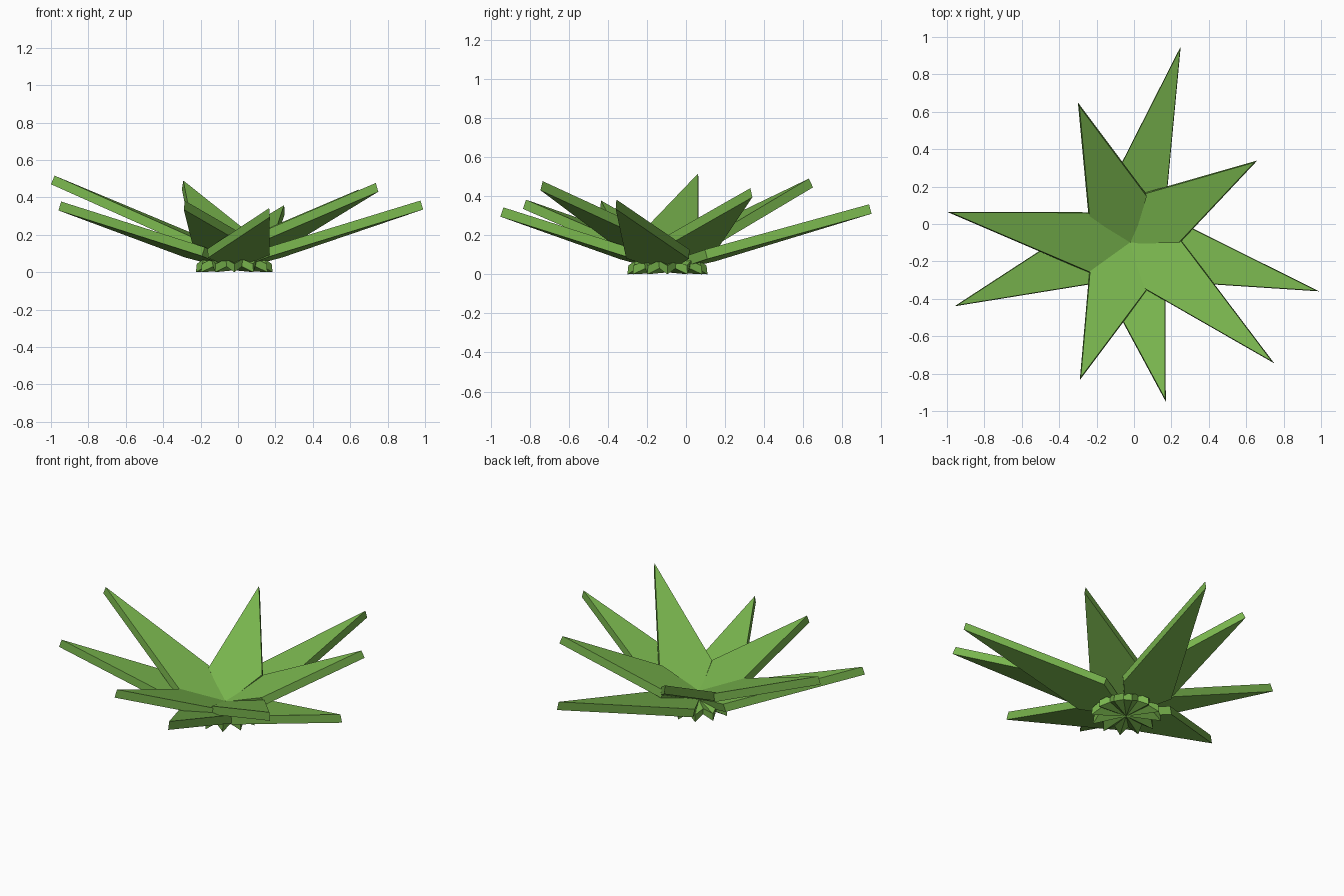
import bpy
import bmesh
from math import radians, sin, cos
from mathutils import Vector

cube = bpy.data.objects.get("Cube")
if cube:
    bpy.data.objects.remove(cube)

CENTER = Vector((-0.02, -0.095, 0))
THICKNESS = 0.05

green = bpy.data.materials.new("leaf_green")
green.use_nodes = True
green.diffuse_color = (0.19, 0.46, 0.075, 1)
bsdf = next(n for n in green.node_tree.nodes if n.type == 'BSDF_PRINCIPLED')
bsdf.inputs["Base Color"].default_value = green.diffuse_color


def finish(bm, name):
    bmesh.ops.recalc_face_normals(bm, faces=bm.faces[:])
    mesh = bpy.data.meshes.new(name)
    bm.to_mesh(mesh)
    bm.free()
    mesh.materials.append(green)
    bpy.context.collection.objects.link(bpy.data.objects.new(name, mesh))


def leaf(name, tip, angle, root_z, width_radius):
    """Flat kite-shaped slab rising from the plant centre to a point."""
    root = CENTER + Vector((0, 0, root_z))
    tip = Vector(tip)
    run = Vector((tip.x - root.x, tip.y - root.y, 0))
    slope = (tip.z - root_z) / run.length
    outline = [root]
    for side in (-36, 36):
        a = radians(angle + side)
        p = Vector((cos(a), sin(a), 0)) * width_radius
        p.z = slope * p.dot(run.normalized())
        outline.append(root + p)
    outline.insert(2, tip)
    normal = Vector((0, 0, 1)) - run.normalized() * slope
    lift = normal.normalized() * THICKNESS
    bm = bmesh.new()
    bottom = [bm.verts.new(p) for p in outline]
    top = [bm.verts.new(p + lift) for p in outline]
    bm.faces.new(bottom[::-1])
    bm.faces.new(top)
    for i in range(4):
        j = (i + 1) % 4
        bm.faces.new((bottom[i], bottom[j], top[j], top[i]))
    finish(bm, name)


# Upper ring of five leaves
upper_tips = [(-0.30, 0.65, 0.445), (0.66, 0.34, 0.395), (0.75, -0.745, 0.43),
              (-0.29, -0.835, 0.335), (-1.0, 0.065, 0.47)]
for i, tip in enumerate(upper_tips):
    leaf(f"upper_leaf_{i + 1}", tip, 109 - 72 * i, 0.05, 0.275)

# Lower ring of four leaves
lower_leaves = [((0.25, 0.95, 0.31), 83), ((0.99, -0.36, 0.335), -13),
                ((0.17, -0.95, 0.295), -84), ((-0.96, -0.44, 0.33), 196)]
for i, (tip, angle) in enumerate(lower_leaves):
    leaf(f"lower_leaf_{i + 1}", tip, angle, 0.01, 0.28)

# Fluted root crown under the leaves
bm = bmesh.new()
COUNT = 24
low_ring, high_ring = [], []
for i in range(COUNT):
    a = radians(360 / COUNT * i)
    d = Vector((cos(a), sin(a), 0))
    point = i % 2 == 0
    low_ring.append(bm.verts.new(CENTER + d * (0.205 if point else 0.16)
                                 + Vector((0, 0, 0 if point else 0.03))))
    high_ring.append(bm.verts.new(CENTER + d * (0.2 if point else 0.17)
                                  + Vector((0, 0, 0.045 if point else 0.07))))
low_hub = bm.verts.new(CENTER + Vector((0, 0, 0.01)))
high_hub = bm.verts.new(CENTER + Vector((0, 0, 0.06)))
for i in range(COUNT):
    j = (i + 1) % COUNT
    bm.faces.new((low_hub, low_ring[j], low_ring[i]))
    bm.faces.new((high_hub, high_ring[i], high_ring[j]))
    bm.faces.new((low_ring[i], low_ring[j], high_ring[j], high_ring[i]))
finish(bm, "root_crown")
